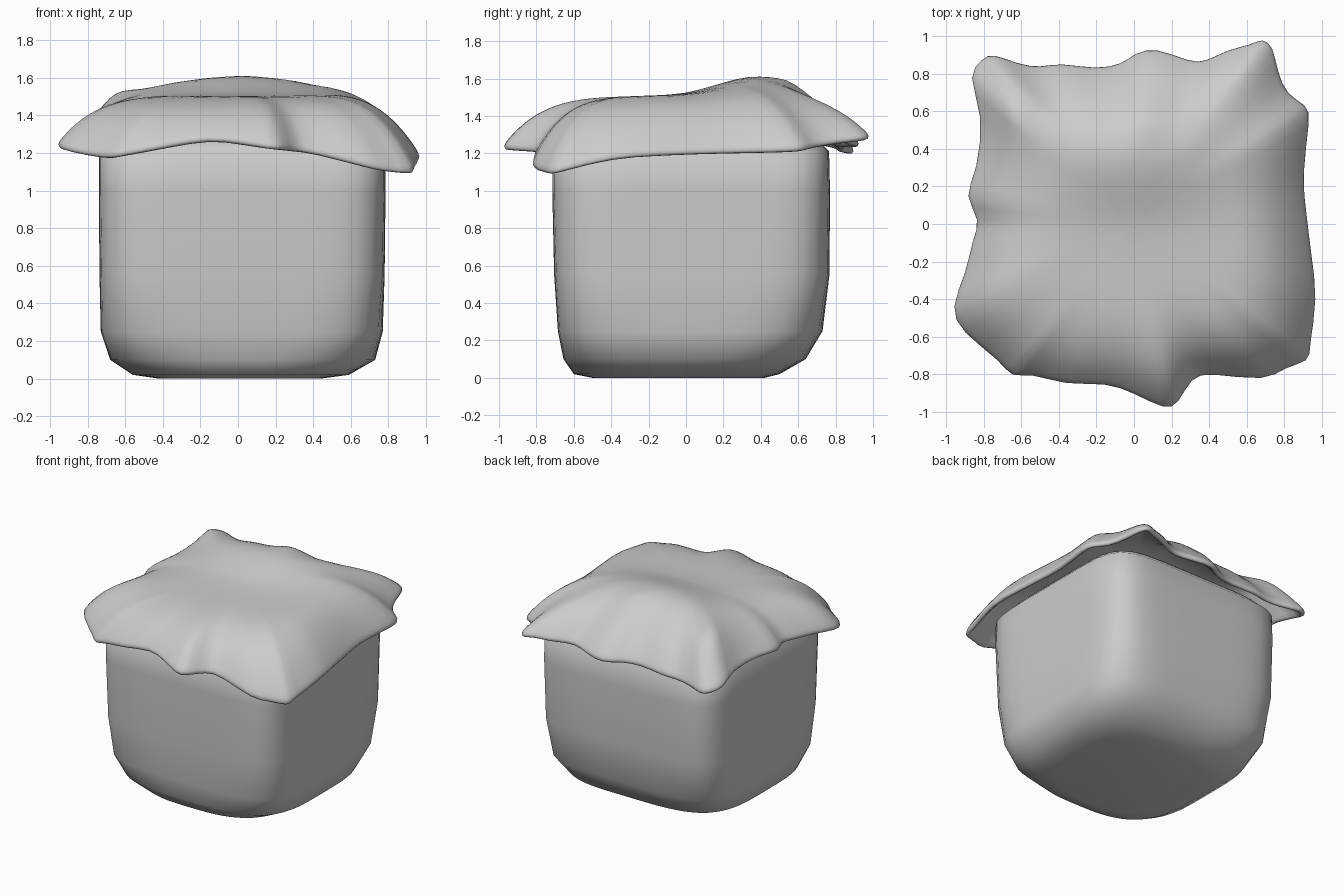
import bpy, bmesh
from math import cos, sin, pi, exp, atan2, degrees

if "Cube" in bpy.data.objects:
    bpy.data.objects.remove(bpy.data.objects["Cube"])


def add_object(name, bm, levels):
    bmesh.ops.recalc_face_normals(bm, faces=bm.faces[:])
    for f in bm.faces:
        f.smooth = True
    me = bpy.data.meshes.new(name)
    bm.to_mesh(me)
    bm.free()
    ob = bpy.data.objects.new(name, me)
    bpy.context.collection.objects.link(ob)
    return ob


def bridge(bm, a, b):
    n = len(a)
    for i in range(n):
        bm.faces.new((a[i], a[(i + 1) % n], b[(i + 1) % n], b[i]))


# Jar body: lofted rounded squares (z, xmin, xmax, ymin, ymax, squareness)
ROWS = [(0, -.42, .44, -.50, .42, 2.8), (.02, -.56, .59, -.60, .50, 3.0),
        (.1, -.68, .73, -.655, .64, 3.8), (.25, -.73, .77, -.685, .73, 5),
        (.55, -.737, .78, -.705, .767, 6.3), (1.0, -.74, .785, -.715, .77, 6.8),
        (1.21, -.74, .785, -.715, .765, 6.8), (1.27, -.69, .73, -.66, .71, 6),
        (1.3, -.55, .55, -.5, .55, 4)]
N = 72
bm = bmesh.new()
rings = []
for z, x0, x1, y0, y1, n in ROWS:
    ring = []
    for i in range(N):
        a = 2 * pi * i / N
        c, s = cos(a), sin(a)
        r = (abs(c) ** n + abs(s) ** n) ** (-1 / n)
        ring.append(bm.verts.new(((x0 + x1) / 2 + c * r * (x1 - x0) / 2,
                                  (y0 + y1) / 2 + s * r * (y1 - y0) / 2, z)))
    rings.append(ring)
for a, b in zip(rings, rings[1:]):
    bridge(bm, a, b)
bm.faces.new(rings[0])
bm.faces.new(rings[-1])
add_object("jar_body", bm, 0)

# Cloth cover: wavy hem outline seen from above, counterclockwise
HEM = [(.99, -.4), (.95, -.15), (.93, .05), (.90, .25), (.95, .57), (.93, .64), (.82, .69),
       (.77, .82), (.75, .95), (.69, 1.0), (.62, .96), (.5, .94), (.38, .87), (.3, .87),
       (.12, .95), (0, .92), (-.06, .86), (-.2, .83), (-.4, .87), (-.5, .84), (-.62, .86),
       (-.76, .92), (-.81, .89), (-.9, .8), (-.81, .6), (-.84, .28), (-.92, .15),
       (-.82, .02), (-.87, -.08), (-.9, -.26), (-.99, -.45), (-.93, -.58), (-.71, -.74),
       (-.66, -.83), (-.55, -.8), (-.37, -.87), (-.15, -.85), (0, -.91), (.17, -1.0),
       (.24, -.97), (.31, -.82), (.4, -.8), (.72, -.85), (.8, -.77), (.95, -.74), (.94, -.66)]
# Hem height by compass angle
HEIGHT = [(-180, 1.26), (-155, 1.22), (-133, 1.15), (-110, 1.23), (-100, 1.26), (-80, 1.21),
          (-60, 1.18), (-50, 1.10), (-38, 1.07), (-22, 1.16), (0, 1.18), (30, 1.19), (40, 1.22),
          (55, 1.27), (85, 1.22), (110, 1.22), (130, 1.18), (143, 1.25), (160, 1.27), (180, 1.26)]


def hem_z(x, y):
    d = degrees(atan2(y, x))
    for (a, za), (b, zb) in zip(HEIGHT, HEIGHT[1:]):
        if a <= d <= b:
            return za + (zb - za) * (d - a) / (b - a)
    return 1.26


def bump(x, y, cx, cy, sx, sy, h):
    return h * exp(-((x - cx) / sx) ** 2 - ((y - cy) / sy) ** 2)


def crown(x, y):
    return (1.505 + bump(x, y, 0, .4, .55, .3, .115) + bump(x, y, .1, .57, .12, .07, .04)
            + bump(x, y, -.68, .6, .12, .2, .1) + bump(x, y, .7, -.1, .25, .7, .03))


bm = bmesh.new()
centre = bm.verts.new((0, 0, crown(0, 0)))
prev = None
for t in (.12, .25, .37, .48, .58, .67, .75, .82, .88, .93, .97, 1):
    ring = []
    for hx, hy in HEM:
        x, y, rim = hx * t, hy * t, hem_z(hx, hy) + .025
        ring.append(bm.verts.new((x, y, rim + (crown(x, y) - rim) * (1 - t ** 5))))
    if prev:
        bridge(bm, prev, ring)
    else:
        for i in range(len(ring)):
            bm.faces.new((centre, ring[i], ring[(i + 1) % len(ring)]))
    prev = ring
cover = add_object("cloth_cover", bm, 1)
if cover.data.polygons[0].normal.z < 0:
    cover.data.flip_normals()
sol = cover.modifiers.new("thickness", 'SOLIDIFY')
sol.thickness = .04
sol.offset = -1
sub = cover.modifiers.new("smooth", 'SUBSURF')
sub.levels = sub.render_levels = 1
